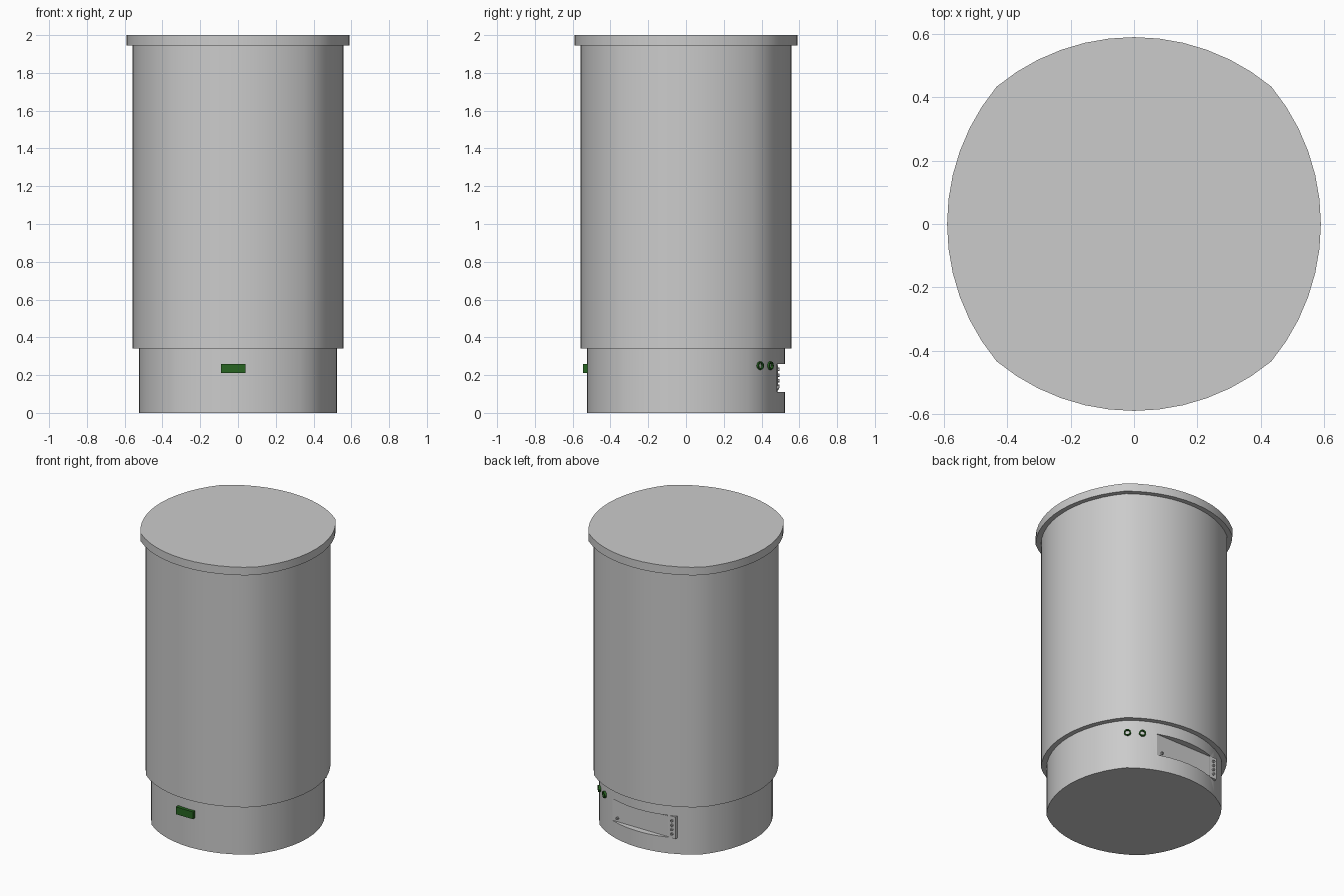
import bpy, bmesh, math
from mathutils import Vector, Matrix

if "Cube" in bpy.data.objects:
    bpy.data.objects.remove(bpy.data.objects["Cube"], do_unlink=True)


def material(name, rgb):
    m = bpy.data.materials.new(name)
    m.use_nodes = True
    colour = (*rgb, 1)
    m.diffuse_color = colour
    m.node_tree.nodes["Principled BSDF"].inputs["Base Color"].default_value = colour
    return m


GREY = material("light grey", (0.6, 0.6, 0.6))
GREEN = material("dark green", (0.02, 0.13, 0.015))


def finish(name, bm, mat, smooth=True):
    bmesh.ops.recalc_face_normals(bm, faces=bm.faces)
    mesh = bpy.data.meshes.new(name)
    bm.to_mesh(mesh)
    bm.free()
    ob = bpy.data.objects.new(name, mesh)
    bpy.context.collection.objects.link(ob)
    mesh.materials.append(mat)
    if smooth:
        shade(ob)
    return ob


def shade(ob):
    bpy.ops.object.select_all(action="DESELECT")
    ob.select_set(True)
    bpy.context.view_layer.objects.active = ob
    bpy.ops.object.shade_smooth_by_angle(angle=math.radians(30))


def outline(half, steps=12):
    """Four shallow arcs meeting at soft diagonal corners."""
    corner = half * 0.735
    sag = half - corner
    radius = (corner ** 2 + sag ** 2) / (2 * sag)
    sweep = math.asin(corner / radius)
    points = []
    for side in range(4):
        turn = Matrix.Rotation(side * math.pi / 2, 2)
        for i in range(steps):
            a = -sweep + 2 * sweep * i / steps
            points.append(turn @ Vector((half - radius + radius * math.cos(a),
                                         radius * math.sin(a))))
    return points


def drum(name, half, z0, z1, smooth=True):
    bm = bmesh.new()
    face = bm.faces.new([bm.verts.new((p.x, p.y, z0)) for p in outline(half)])
    top = bmesh.ops.extrude_face_region(bm, geom=[face])["geom"]
    bmesh.ops.translate(bm, vec=(0, 0, z1 - z0),
                        verts=[g for g in top if isinstance(g, bmesh.types.BMVert)])
    return finish(name, bm, GREY, smooth)


def box(name, low, high, mat):
    bm = bmesh.new()
    low, high = Vector(low), Vector(high)
    bmesh.ops.create_cube(bm, size=1, matrix=Matrix.Translation((low + high) / 2)
                          @ Matrix.Diagonal((*(high - low), 1)))
    return finish(name, bm, mat, False)


def ring(name, centre, direction, outer, inner, depth, mat):
    """Hollow tube lying along a horizontal direction."""
    bm = bmesh.new()
    profile = [(inner, 0), (outer, 0), (outer, depth), (inner, depth)]
    verts = [bm.verts.new((r, 0, h)) for r, h in profile]
    edges = [bm.edges.new((verts[i], verts[(i + 1) % 4])) for i in range(4)]
    bmesh.ops.spin(bm, geom=verts + edges, cent=(0, 0, 0), axis=(0, 0, 1),
                   angle=math.tau, steps=12)
    bmesh.ops.remove_doubles(bm, verts=bm.verts, dist=0.0001)
    ob = finish(name, bm, mat)
    ob.rotation_euler = Vector(direction).to_track_quat("Z", "Y").to_euler()
    ob.location = centre
    return ob


# Main stacked drums
base = drum("base", 0.525, 0, 0.34, smooth=False)
drum("body", 0.558, 0.34, 1.945)
drum("lid", 0.59, 1.945, 2.0)

# Recess cut in the back of the base
cutter = box("recess_cutter", (-0.26, 0.482, 0.11), (0.22, 0.7, 0.26), GREY)
cutter.hide_render = True
cut = base.modifiers.new("recess", "BOOLEAN")
cut.operation = "DIFFERENCE"
cut.solver = "EXACT"
cut.object = cutter
bpy.context.view_layer.objects.active = base
bpy.ops.object.modifier_apply(modifier=cut.name)
bpy.data.objects.remove(cutter, do_unlink=True)
shade(base)

# Panel in the recess, terminal strip and its contacts
box("recess_panel", (-0.205, 0.47, 0.118), (0.195, 0.484, 0.252), GREY)
box("terminal_strip", (-0.26, 0.44, 0.11), (-0.21, 0.486, 0.26), GREY)
for i in range(4):
    ring(f"terminal_{i + 1}", (-0.235, 0.485, 0.14 + 0.03 * i), (0, 1, 0),
         0.009, 0.004, 0.01, GREY)
ring("panel_screw", (0.18, 0.483, 0.135), (0, 1, 0), 0.01, 0.005, 0.01, GREY)

# Green display on the front
box("front_display", (-0.09, -0.545, 0.21), (0.04, -0.515, 0.26), GREEN)

# Green sockets near the back corner
for i, (x, y) in enumerate([(0.375, 0.385), (0.3, 0.438)]):
    ring(f"socket_{i + 1}", (x, y, 0.25), (x, y, 0), 0.022, 0.015, 0.018, GREEN)
